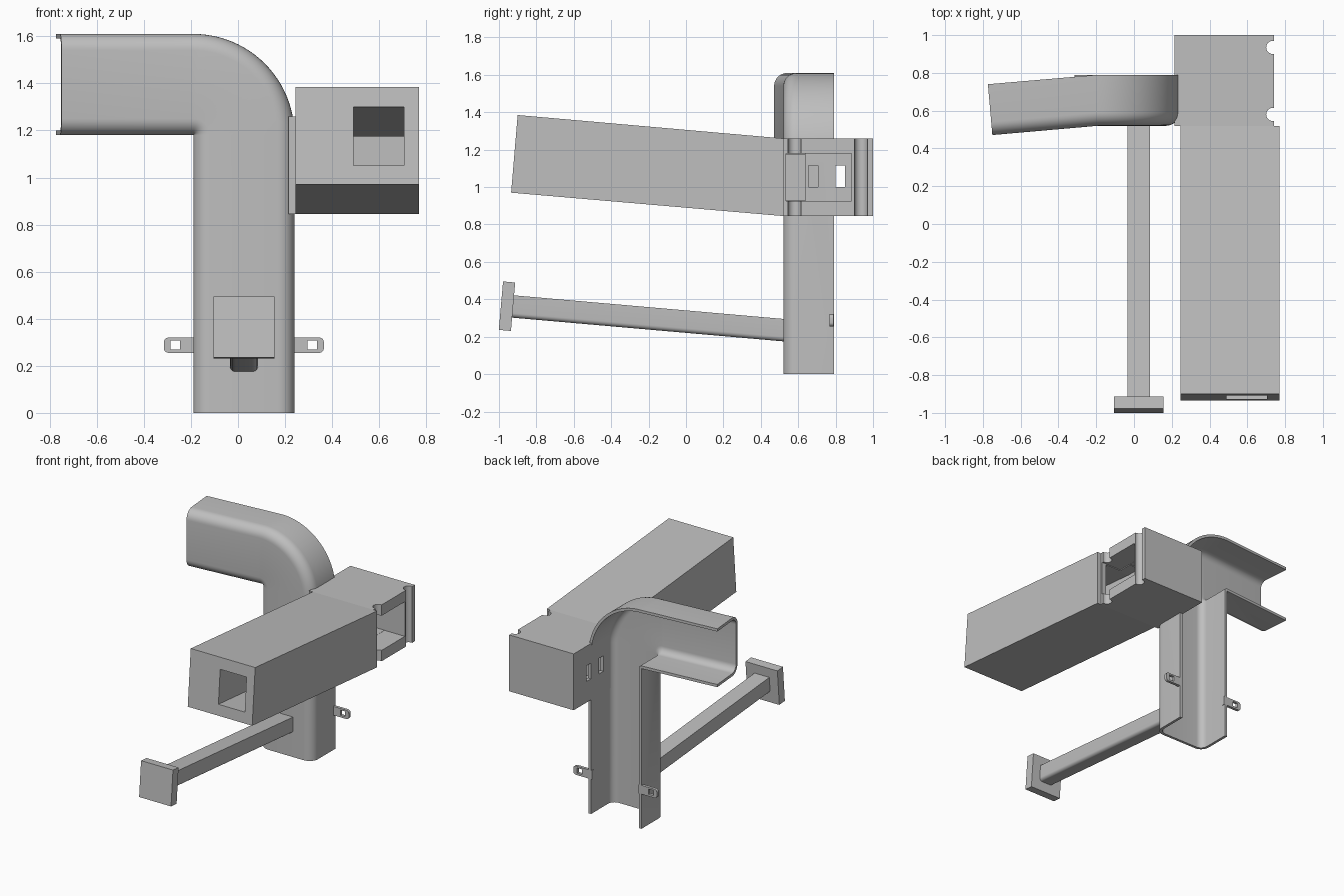
import bpy, bmesh, math
from mathutils import Matrix, Vector

if "Cube" in bpy.data.objects:
    bpy.data.objects.remove(bpy.data.objects["Cube"], do_unlink=True)

grey = bpy.data.materials.new("plain grey")
grey.use_nodes = True
grey.diffuse_color = (0.52, 0.52, 0.52, 1)
grey.node_tree.nodes["Principled BSDF"].inputs["Base Color"].default_value = (0.52, 0.52, 0.52, 1)
TILT = math.radians(5)


def finish(name, bm):
    bmesh.ops.recalc_face_normals(bm, faces=bm.faces)
    me = bpy.data.meshes.new(name)
    bm.to_mesh(me)
    bm.free()
    ob = bpy.data.objects.new(name, me)
    bpy.context.collection.objects.link(ob)
    me.materials.append(grey)
    return ob


def activate(ob):
    bpy.ops.object.select_all(action='DESELECT')
    ob.select_set(True)
    bpy.context.view_layer.objects.active = ob


def smooth(ob):
    activate(ob)
    bpy.ops.object.shade_smooth_by_angle(angle=math.radians(35))


def loft(name, rings):
    """Closed solid skinned through matching rings of points."""
    bm = bmesh.new()
    vs = [[bm.verts.new(p) for p in r] for r in rings]
    n = len(rings[0])
    for a, b in zip(vs, vs[1:]):
        for i in range(n):
            j = (i + 1) % n
            bm.faces.new((a[i], a[j], b[j], b[i]))
    bm.faces.new(vs[0])
    bm.faces.new(vs[-1])
    bmesh.ops.remove_doubles(bm, verts=bm.verts, dist=1e-5)
    return finish(name, bm)


def prism_x(name, x0, x1, pts):
    """Side profile of (y, z) points extruded along x."""
    return loft(name, [[(x, y, z) for y, z in pts] for x in (x0, x1)])


def box(name, x, y, z):
    return prism_x(name, x[0], x[1], [(y[0], z[0]), (y[1], z[0]), (y[1], z[1]), (y[0], z[1])])


def cut(ob, cutter, keep=False):
    mod = ob.modifiers.new("cut", 'BOOLEAN')
    mod.operation = 'DIFFERENCE'
    mod.solver = 'EXACT'
    mod.object = cutter
    activate(ob)
    bpy.ops.object.modifier_apply(modifier=mod.name)
    if not keep:
        bpy.data.objects.remove(cutter, do_unlink=True)


def arc(cx, cy, r, a0, a1, n=8):
    return [(cx + r * math.cos(math.radians(a0 + (a1 - a0) * i / n)),
             cy + r * math.sin(math.radians(a0 + (a1 - a0) * i / n))) for i in range(n + 1)]


# Curved channel: open-backed U section swept up, around the elbow and out
W, R, T, FRONT, BACK = 0.43, 0.07, 0.02, 0.52, 0.79
PX, PZ = -0.19, 1.18


def u_path(o):
    return ([(o, BACK)] + arc(R, FRONT + R, R - o, 180, 270)
            + arc(W - R, FRONT + R, R - o, 270, 360) + [(W - o, BACK)])


section = u_path(0) + u_path(T)[::-1]
rings = [[(PX + u, y, 0) for u, y in section]]
for i in range(25):
    a = math.pi / 2 * i / 24
    rings.append([(PX + u * math.cos(a), y, PZ + u * math.sin(a)) for u, y in section])
yaw = Matrix.Rotation(TILT, 3, 'Z')
pivot = Vector((PX, FRONT, PZ))
rings.append([pivot + yaw @ Vector((-0.562, y - FRONT, u)) for u, y in section])
channel = loft("curved_channel", rings)

# Rear box with side opening, deep cavity, slots and vertical grooves
rear = box("rear_box", (0.215, 0.74), (0.52, 1.0), (0.845, 1.26))
cut(rear, box("opening", (0.575, 0.9), (0.535, 0.885), (0.925, 1.18)))
cut(rear, box("cavity", (0.24, 0.6), (0.64, 0.885), (0.926, 1.179)))
cut(rear, box("passage", (0.49, 0.705), (0.4, 0.66), (0.927, 1.174)))
for y in (0.58, 0.935):
    circle = arc(0.735, y, 0.035, 0, 345, 23)
    cut(rear, loft("groove", [[(px, py, z) for px, py in circle] for z in (0.7, 1.4)]))
for y in (0.68, 0.825):
    slot = box("slot", (0.18, 0.32), (y - 0.025, y + 0.025), (1.0, 1.115))
    cut(rear, slot, keep=True)
    cut(channel, slot)
smooth(rear)
smooth(channel)

# Long tilted block with a tunnel through it
block = prism_x("long_block", 0.245, 0.77, [(0.52, 0.845), (0.52, 1.26), (-0.9, 1.385), (-0.935, 0.97)])
slope = math.tan(TILT)
floor = [(y, 1.05 - slope * (y + 0.925)) for y in (-1.1, 0.6)]
roof = [(y, 1.30 - slope * (y + 0.907)) for y in (0.6, -1.1)]
cut(block, prism_x("tunnel", 0.49, 0.705, floor + roof))

# Tilted arm with rounded lower edges
AX, H, r = 0.025, 0.06, 0.025
arm_section = ([(AX - H, 0.12)] + arc(AX - H + r, r, r, 180, 270, 6)
               + arc(AX + H - r, r, r, 270, 360, 6) + [(AX + H, 0.12)])
smooth(loft("arm", [[(x, y, z + 0.175 + slope * (0.52 - y)) for x, z in arm_section]
                    for y in (0.535, -0.93)]))

# Square pad on the end of the arm
pad = box("end_pad", (-0.105, 0.155), (-0.0325, 0.0325), (-0.13, 0.13))
pad.data.transform(Matrix.Translation((0, -0.957, 0.363)) @ Matrix.Rotation(-TILT, 4, 'X'))

# Mounting tabs with square holes, one on each side of the channel
for name, side in (("left_tab", 1), ("right_tab", -1)):
    c = 0.02
    outline = ([(0.205, 0.255)] + arc(0.345 - c / 2, 0.255 + c, c, 270, 360, 5)
               + arc(0.345 - c / 2, 0.32 - c, c, 0, 90, 5) + [(0.205, 0.32)])
    outline = [(0.025 + side * (x - 0.015), z) for x, z in outline]
    tab = loft(name, [[(x, y, z) for x, z in outline] for y in (0.768, 0.789)])
    hx = 0.025 + side * 0.291
    cut(tab, box("hole", (hx - 0.02, hx + 0.02), (0.7, 0.9), (0.27, 0.308)))
    smooth(tab)
